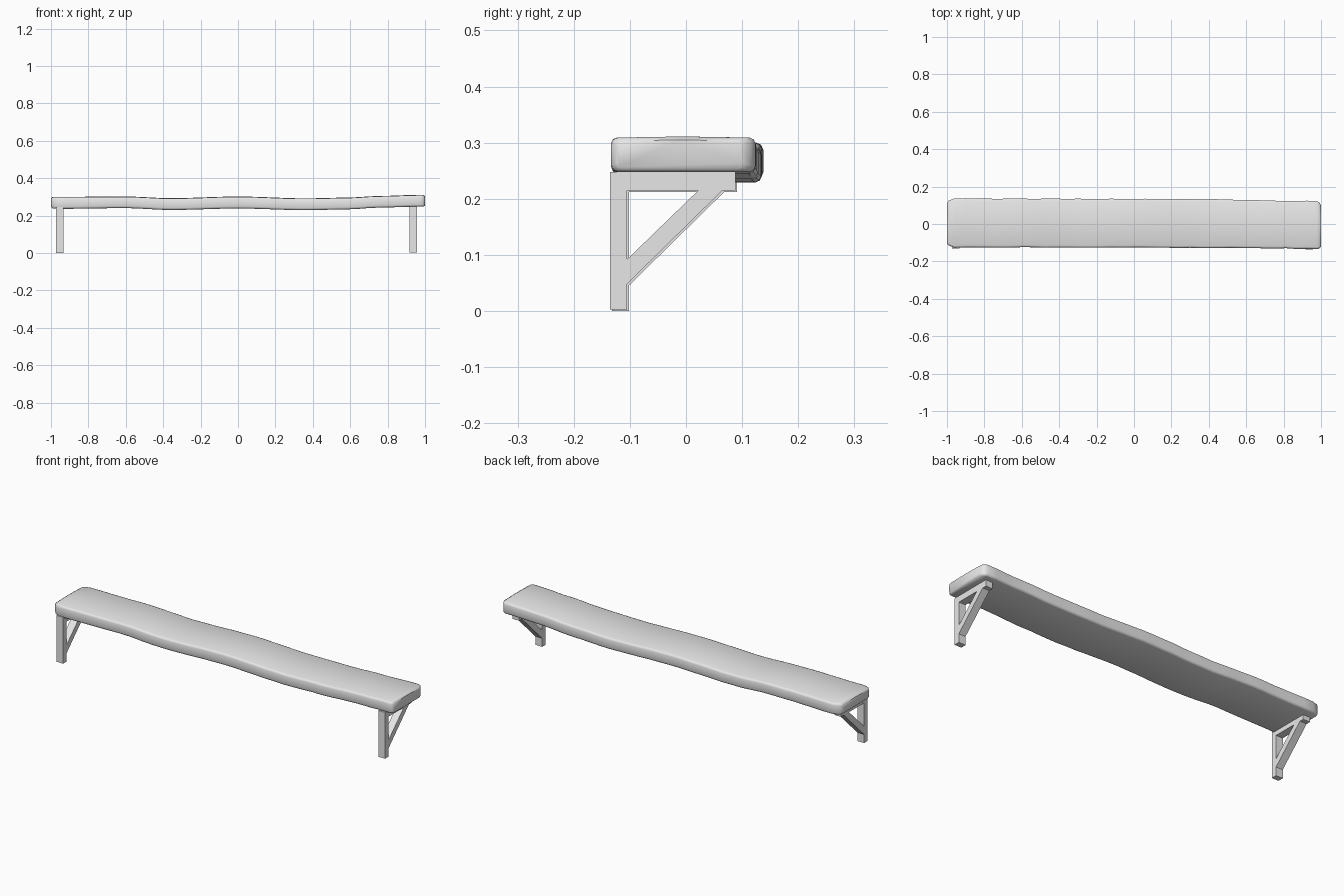
import bpy, bmesh, math, random

random.seed(4)
if "Cube" in bpy.data.objects:
    bpy.data.objects.remove(bpy.data.objects["Cube"], do_unlink=True)

grey = bpy.data.materials.new("plain grey")
grey.use_nodes = True
grey.diffuse_color = (0.8, 0.8, 0.8, 1)
grey.node_tree.nodes["Principled BSDF"].inputs["Base Color"].default_value = grey.diffuse_color


def finish(bm, name):
    """Turn a bmesh into a named object in the one colour."""
    bmesh.ops.recalc_face_normals(bm, faces=bm.faces[:])
    mesh = bpy.data.meshes.new(name)
    bm.to_mesh(mesh)
    bm.free()
    mesh.materials.append(grey)
    obj = bpy.data.objects.new(name, mesh)
    bpy.context.collection.objects.link(obj)
    return obj


def loft(bm, rings):
    """Skin a row of equal closed rings and cap both ends."""
    rows = [[bm.verts.new(p) for p in ring] for ring in rings]
    n = len(rows[0])
    for a, b in zip(rows, rows[1:]):
        for i in range(n):
            j = (i + 1) % n
            bm.faces.new((a[i], a[j], b[j], b[i]))
    bm.faces.new(rows[0][::-1])
    bm.faces.new(rows[-1])


# Warped plank: stations of x, front, back, bottom, top
STATIONS = [
    (-1.0, -0.105, 0.112, 0.247, 0.292),
    (-0.99, -0.115, 0.125, 0.238, 0.298),
    (-0.96, -0.126, 0.137, 0.236, 0.298),
    (-0.6, -0.125, 0.135, 0.24, 0.300),
    (-0.36, -0.127, 0.135, 0.23, 0.291),
    (0.0, -0.126, 0.134, 0.238, 0.300),
    (0.36, -0.128, 0.134, 0.229, 0.290),
    (0.58, -0.129, 0.130, 0.233, 0.294),
    (0.76, -0.130, 0.124, 0.243, 0.303),
    (0.975, -0.134, 0.124, 0.248, 0.309),
    (0.99, -0.132, 0.116, 0.248, 0.309),
    (1.0, -0.122, 0.100, 0.253, 0.303),
]


def plank_ring(x, front, back, low, high):
    r = 0.011
    mid = (front + back) / 2
    corners = [(front, low, 1, 1), (back, low, -1, 1),
               (back, high, -1, -1), (front, high, 1, -1)]
    ring = []
    for k, (y, z, sy, sz) in enumerate(corners):
        arc = []
        for a in (0, math.pi / 4, math.pi / 2):
            arc.append((x, y + sy * r * (1 - math.cos(a)),
                        z + sz * r * (1 - math.sin(a))))
        ring += arc if k % 2 == 0 else arc[::-1]
        if k == 2:
            ring.append((x, mid, high + 0.002))    # slight crown
    return ring


rings = []
for a, b in zip(STATIONS, STATIONS[1:]):
    steps = max(1, round((b[0] - a[0]) / 0.06))
    for s in range(steps):
        t = s / steps
        e = t * t * (3 - 2 * t)
        x = a[0] + (b[0] - a[0]) * t
        f, k, lo, hi = (p + (q - p) * e for p, q in zip(a[1:], b[1:]))
        wob = 0.0015 if steps > 1 else 0
        rings.append(plank_ring(x, f + random.uniform(-wob, wob),
                                k + random.uniform(-wob, wob), lo, hi))
rings.append(plank_ring(*STATIONS[-1]))
bm = bmesh.new()
loft(bm, rings)
plank = finish(bm, "seat_plank")
bpy.ops.object.select_all(action="DESELECT")
plank.select_set(True)
bpy.context.view_layer.objects.active = plank
bpy.ops.object.shade_smooth_by_angle(angle=math.radians(50))

# Brackets: post, arm and diagonal brace in the y-z plane
PARTS = {
    "post": [(-0.135, 0), (-0.105, 0), (-0.105, 0.245), (-0.135, 0.245)],
    "arm": [(-0.105, 0.212), (0.088, 0.212), (0.088, 0.245), (-0.105, 0.245)],
    "brace": [(-0.105, 0.045), (0.065, 0.212), (0.022, 0.212), (-0.105, 0.089)],
}
for side, cx, dy, dz in (("left", 0.937, 0, 0.003), ("right", -0.953, 0.003, 0)):
    for part, outline in PARTS.items():
        bm = bmesh.new()
        loft(bm, [[(cx + w, y + dy, z + dz) for y, z in outline]
                  for w in (-0.02, 0.02)])
        finish(bm, f"{side}_bracket_{part}")
